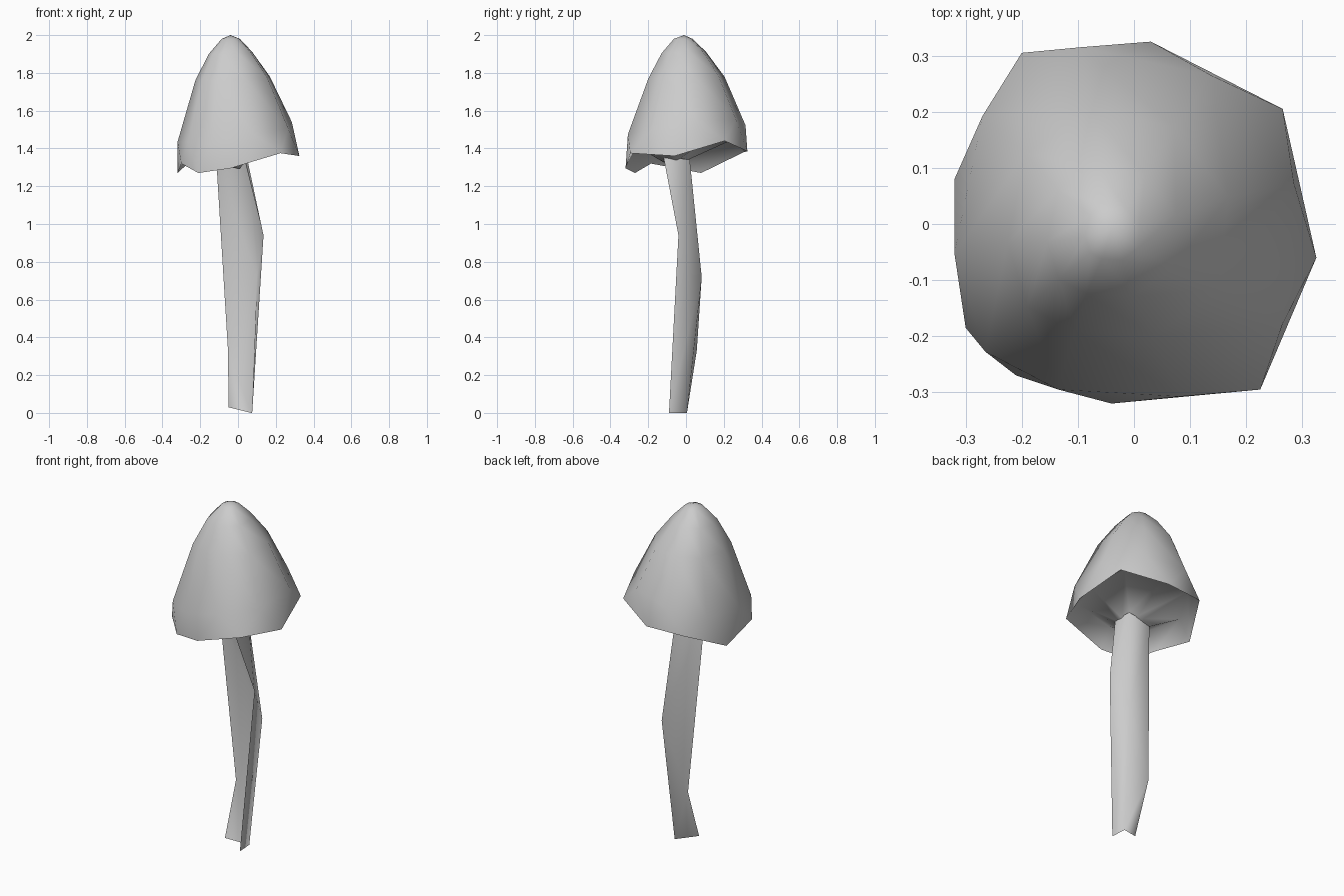
import bpy
import bmesh
from mathutils import Vector

if "Cube" in bpy.data.objects:
    bpy.data.objects.remove(bpy.data.objects["Cube"], do_unlink=True)

grey = bpy.data.materials.new("plain grey")
grey.use_nodes = True
colour = (0.6, 0.6, 0.6, 1)
grey.diffuse_color = colour
grey.node_tree.nodes["Principled BSDF"].inputs["Base Color"].default_value = colour


def loft(name, rings, closed=True, tip=None, flip=False):
    """Skin a stack of rings with smooth triangles, ending in an optional tip."""
    bm = bmesh.new()
    loops = [[bm.verts.new(p) for p in ring] for ring in rings]
    count = len(rings[0])
    spans = [(i, (i + 1) % count) for i in range(count if closed else count - 1)]
    for low, high in zip(loops, loops[1:]):
        for i, j in spans:
            bm.faces.new((low[i], low[j], high[i]))
            bm.faces.new((low[j], high[j], high[i]))
    if tip:
        top = bm.verts.new(tip)
        for i, j in spans:
            bm.faces.new((loops[-1][i], loops[-1][j], top))
    if flip:
        bmesh.ops.reverse_faces(bm, faces=bm.faces[:])
    for face in bm.faces:
        face.smooth = True
    mesh = bpy.data.meshes.new(name)
    bm.to_mesh(mesh)
    bm.free()
    mesh.materials.append(grey)
    obj = bpy.data.objects.new(name, mesh)
    bpy.context.collection.objects.link(obj)


def copy_ring(ring, scale, x, y, z, wave):
    """Shrunken copy of a ring, keeping part of its waviness."""
    return [Vector((p.x * scale + x, p.y * scale + y, z + (p.z - 1.34) * wave))
            for p in ring]


# Wavy rim of the cap, counter-clockwise from above
rim = [Vector(p) for p in (
    (.265, .205, 1.44), (.03, .325, 1.385), (-.2, .305, 1.38),
    (-.32, .08, 1.27), (-.3, -.185, 1.32), (-.21, -.27, 1.27),
    (-.04, -.32, 1.295), (.225, -.295, 1.375), (.325, -.06, 1.36))]
# Points half way along each rim edge carry the upper rings
middles = [(a + b) / 2 for a, b in zip(rim, rim[1:] + rim[:1])]

# Cap: bell-shaped outer skin
loft("cap", [rim,
             copy_ring(middles, 1, -.01, 0, 1.48, 1),
             copy_ring(middles, .65, -.024, 0, 1.77, .2),
             copy_ring(middles, .38, -.037, -.012, 1.905, .1),
             copy_ring(middles, .16, -.037, -.015, 1.98, 0)],
     tip=(-.04, -.01, 2))

# Gills: inner wall rising from the rim, then a cone dipping to the stem
loft("gills", [rim,
               copy_ring(rim, .8, -.01, 0, 1.43, .5),
               copy_ring(rim, .18, -.02, -.04, 1.33, .3)],
     tip=(.01, -.05, 1.29), flip=True)

# Stem: bent, folded sheet that is open along the front right
stem_rings = [
    [(-.05, -.05, .03), (.07, .005, 0), (.075, -.09, 0)],
    [(-.053, .057, .33), (.1, .083, .72), (.135, -.04, .94)],
    [(-.115, -.01, 1.34), (.05, .02, 1.34), (.03, -.12, 1.36)]]
loft("stem", stem_rings, closed=False, flip=True)
